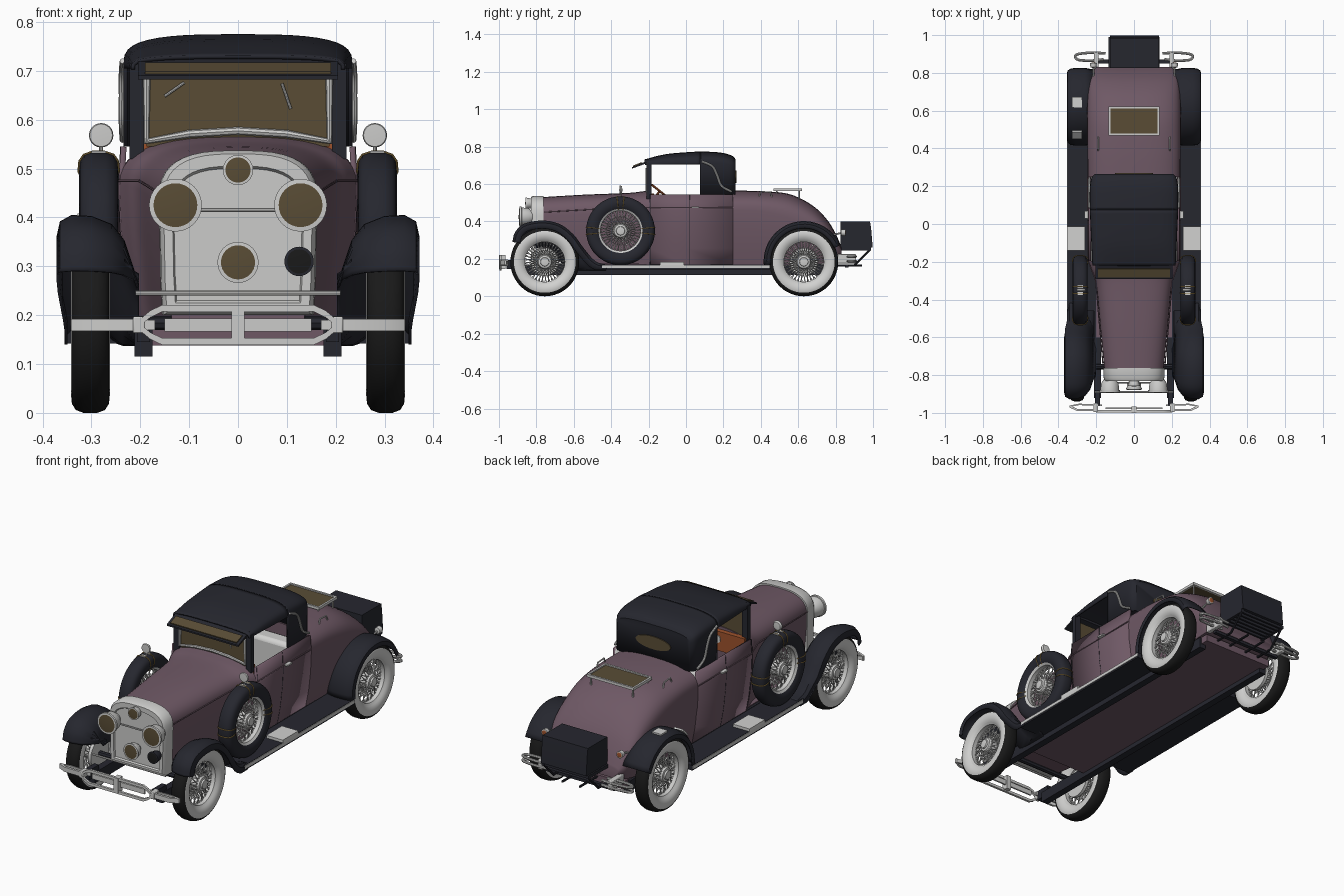
import bpy, bmesh
from math import sin, cos, pi, radians
from mathutils import Vector, Matrix

if "Cube" in bpy.data.objects:
    bpy.data.objects.remove(bpy.data.objects["Cube"])


def mat(name, *c):
    m = bpy.data.materials.new(name)
    m.diffuse_color = (*c, 1)
    m.use_nodes = True
    m.node_tree.nodes["Principled BSDF"].inputs["Base Color"].default_value = m.diffuse_color
    return m


PLUM = mat("plum paint", .158, .099, .131)
DARK = mat("dark navy", .019, .020, .028)
TYRE = mat("tyre black", .010, .010, .010)
SILVER = mat("silver", .60, .60, .59)
WHITE = mat("white", .64, .64, .63)
GLASS = mat("brown glass", .100, .073, .036)
ORANGE = mat("orange wood", .34, .085, .025)
GOLD = mat("gold strap", .26, .17, .05)


def finish(o, mats, mirror):
    for m in mats:
        o.data.materials.append(m)
    bpy.ops.object.select_all(action='DESELECT')
    o.select_set(True)
    bpy.context.view_layer.objects.active = o
    if o.type == 'CURVE':
        bpy.ops.object.convert(target='MESH')
        o = bpy.context.object
    bpy.ops.object.shade_smooth_by_angle(angle=radians(38))
    if mirror:
        o.modifiers.new("mirror", 'MIRROR')
    return o


def from_bm(name, bm, mats, mirror=False):
    bmesh.ops.remove_doubles(bm, verts=bm.verts, dist=1e-5)
    bmesh.ops.recalc_face_normals(bm, faces=bm.faces)
    me = bpy.data.meshes.new(name)
    bm.to_mesh(me)
    bm.free()
    o = bpy.data.objects.new(name, me)
    bpy.context.collection.objects.link(o)
    return finish(o, mats, mirror)


def loft(name, rows, mats, closed=True, caps=(1, 1), mirror=False, thick=0, offset=0.0):
    bm = bmesh.new()
    vs = [[bm.verts.new(p) for p in r] for r in rows]
    n = len(rows[0])
    for a, b in zip(vs, vs[1:]):
        for j in range(n if closed else n - 1):
            k = (j + 1) % n
            bm.faces.new((a[j], a[k], b[k], b[j]))
    for use, r in zip(caps, (vs[0], vs[-1])):
        if use:
            bm.faces.new(r)
    o = from_bm(name, bm, mats, mirror)
    if thick:
        s = o.modifiers.new("thickness", 'SOLIDIFY')
        s.thickness, s.offset, s.material_offset = thick, offset, len(mats) - 1
    return o


def lathe(name, prof, loc, axis, mats, n=32, mirror=False):
    q = Vector(axis).to_track_quat('Z', 'Y')
    bm = bmesh.new()
    rings = [[bm.verts.new(Vector(loc) + q @ Vector((r * cos(2 * pi * i / n), r * sin(2 * pi * i / n), h)))
              for i in range(n)] for r, h, m in prof]
    for a, b, p in zip(rings, rings[1:], prof):
        for i in range(n):
            f = bm.faces.new((a[i], a[(i + 1) % n], b[(i + 1) % n], b[i]))
            f.material_index = p[2]
    return from_bm(name, bm, mats, mirror)


def box(name, x, y, z, m, mirror=False, bevel=0):
    rows = [[(x[0], y[0], h), (x[1], y[0], h), (x[1], y[1], h), (x[0], y[1], h)] for h in z]
    o = loft(name, rows, [m], mirror=mirror)
    if bevel:
        b = o.modifiers.new("bevel", 'BEVEL')
        b.width, b.segments = bevel, 2
    return o


def tube(name, pts, r, m, mirror=False, closed=False):
    cu = bpy.data.curves.new(name, 'CURVE')
    cu.dimensions, cu.bevel_depth, cu.bevel_resolution, cu.use_fill_caps = '3D', r, 2, True
    s = cu.splines.new('POLY')
    s.points.add(len(pts) - 1)
    for p, c in zip(s.points, pts):
        p.co = (*c, 1)
    s.use_cyclic_u = closed
    o = bpy.data.objects.new(name, cu)
    bpy.context.collection.objects.link(o)
    return finish(o, [m], mirror)


def bar(name, pts, h, d, m, mirror=False):
    rows = [[(x, y - d, z - h), (x, y + d, z - h), (x, y + d, z + h), (x, y - d, z + h)] for x, y, z in pts]
    return loft(name, rows, [m], mirror=mirror)


def dense(rows, n=5):
    """Smooth curve through rows of numbers."""
    out = []
    for i in range(len(rows) - 1):
        P = [Vector(rows[max(0, min(len(rows) - 1, i + k))]) for k in (-1, 0, 1, 2)]
        for j in range(n):
            t = j / n
            out.append(tuple(.5 * (2 * P[1] + (P[2] - P[0]) * t + (2 * P[0] - 5 * P[1] + 4 * P[2] - P[3]) * t * t
                                   + (3 * P[1] - P[0] - 3 * P[2] + P[3]) * t ** 3)))
    return out + [tuple(rows[-1])]


def sym(y, pts):
    return [(x, y, z) for x, z in pts] + [(-x, y, z) for x, z in pts[-2::-1]]


def arc(w, zs, zt, p):
    return [(w * cos(i * pi / 20) ** p, zs + (zt - zs) * sin(i * pi / 20) ** p) for i in range(10)] + [(0, zt)]


def sec(y, w, zb, zs, zt, p=.75, wb=.86):
    h = zs - zb
    return sym(y, [(wb * w, zb), ((.5 + wb / 2) * w, zb + .3 * h), (.985 * w, zb + .7 * h)] + arc(w, zs, zt, p))


# bodywork: bonnet, open cabin tub, rear deck
loft("bonnet", [sec(*r) for r in dense([(-.77, .157, .19, .43, .53), (-.55, .178, .18, .44, .543),
     (-.32, .2, .17, .455, .552), (-.24, .226, .17, .465, .56), (-.195, .243, .17, .46, .566)])], [PLUM])
tub = [(.24, .545), (.245, .46), (.2413, .373), (.228, .257), (.211, .17), (0, .17)]
loft("cabin_tub", [sym(y, tub) for y in (-.196, 0, .252)], [PLUM, WHITE], False, (0, 0), thick=.012, offset=-1)
loft("rear_deck", [sec(*r) for r in dense([(.25, .245, .17, .46, .565), (.4, .247, .17, .455, .562),
     (.55, .249, .17, .42, .547), (.67, .246, .17, .37, .49), (.75, .24, .18, .32, .415),
     (.80, .228, .19, .27, .335), (.832, .195, .2, .235, .26)])], [PLUM])
for y in (-.19, .02):
    tube("door_seam", [(x - .0005, y, z) for x, z in tub[:-1]], .0015, DARK, True)
tube("belt_moulding", [(.163, -.76, .45), (.186, -.5, .465), (.203, -.3, .475), (.244, -.19, .475), (.245, .25, .475)],
     .003, PLUM, True)
box("door_handle", (.24, .262), (.03, .07), (.472, .48), SILVER, True)

# chassis
box("floor", (-.2, .2), (-.6, .8), (.138, .175), PLUM)
box("frame_rail", (.175, .212), (-.92, .76), (.115, .17), DARK, True)
box("running_board", (.2, .352), (-.46, .45), (.142, .168), DARK, True)
box("running_board_trim", (.351, .355), (-.45, .45), (.15, .166), SILVER, True)
box("step_plate", (.26, .355), (-.14, -.012), (.166, .182), WHITE, True)
for y in (-.755, .63):
    tube("axle", [(-.3, y, .184), (.3, y, .184)], .014, DARK)


# fenders
def fender(name, path, cross):
    rows = []
    for i, (y, z) in enumerate(path):
        a, b = path[max(i - 1, 0)], path[min(i + 1, len(path) - 1)]
        t = Vector((b[0] - a[0], b[1] - a[1])).normalized()
        rows.append([(min(x, .352 + max(0, z - .2) * .2), y - t.y * o, max(.14, z + t.x * o)) for x, o in cross])
    loft(name, rows, [DARK], False, (0, 0), True, .006)


fender("front_fender", dense([(-.925, .29), (-.912, .34), (-.865, .385), (-.77, .402), (-.68, .385), (-.605, .33),
       (-.545, .25), (-.485, .185), (-.42, .166)], 4),
       [(.205, -.14), (.235, -.05), (.26, -.018), (.30, -.002), (.34, 0), (.362, -.012), (.368, -.04)])
fender("rear_fender", [(.63 + .212 * cos(radians(a)), .187 + .212 * sin(radians(a))) for a in range(185, 18, -7)],
       [(.21, -.01), (.26, 0), (.31, 0), (.335, -.004), (.35, -.015), (.352, -.035)])
for y, z, t in ((.475, .338, .8), (.645, .4, 0)):
    o = box("fender_step_pad", (-.328, -.275), (-.027, .027), (0, .008), WHITE)
    o.matrix_world = Matrix.Translation((0, y, z)) @ Matrix.Rotation(t, 4, 'X')


# wheels
def wheel(name, x, y, z, tread, wall):
    tyre = [(.114, -.026, 1), (.125, -.035, 1), (.145, -.040, 1), (.165, -.038, 0), (.178, -.03, 0), (.184, -.014, 0)]
    tyre += [(r, -h, 1 if r < .15 else 0) for r, h, m in tyre[::-1]]
    tyre[8] = (.165, .038, 1)
    lathe(name + "_tyre", tyre, (x, y, z), (1, 0, 0), [tread, wall], 48, True)
    lathe(name + "_rim", [(.118, -.03, 0), (.107, -.022, 0), (.107, .022, 0), (.118, .03, 0)], (x, y, z), (1, 0, 0),
          [SILVER], 48, True)
    lathe(name + "_hub", [(0, -.03, 0), (.036, -.03, 0), (.04, .018, 0), (.034, .028, 0), (.024, .03, 0),
          (.022, .038, 0), (0, .041, 0)], (x, y, z), (1, 0, 0), [SILVER], 24, True)
    bm = bmesh.new()
    for i in range(72):
        a, twist = 2 * pi * i / 72, (.45, -.45)[i % 2]
        h = (.02, -.02)[(i // 2) % 2]
        p = Vector((x + h, y + .035 * cos(a + twist), z + .035 * sin(a + twist)))
        q = Vector((x, y + .109 * cos(a), z + .109 * sin(a)))
        m = Matrix.Translation((p + q) / 2) @ (q - p).to_track_quat('Z', 'Y').to_matrix().to_4x4()
        bmesh.ops.create_cone(bm, segments=4, radius1=.0024, radius2=.0024, depth=(q - p).length, matrix=m)
    from_bm(name + "_spokes", bm, [SILVER], True)


for name, y in (("front_wheel", -.755), ("rear_wheel", .63)):
    wheel(name, .302, y, .184, TYRE, WHITE)
    lathe(name + "_brake_drum", [(0, -.04, 0), (.075, -.04, 0), (.075, -.024, 0), (0, -.024, 0)], (.302, y, .184),
          (1, 0, 0), [SILVER], 24, True)
wheel("spare_wheel", .285, -.35, .35, DARK, DARK)
for d in (84, 96, -6, 6, 174, 186):
    a = radians(d)
    tube("spare_strap", [(.285 + h, -.35 + r * cos(a), .35 + r * sin(a)) for r, h in
         ((.115, .028), (.145, .041), (.166, .039), (.179, .03), (.185, .012), (.185, -.012), (.179, -.03),
          (.166, -.039), (.145, -.041), (.115, -.028))], .0028, GOLD, True, True)
for y in (-.368, -.332):
    box("spare_buckle", (.27, .3), (y - .008, y + .008), (.53, .536), SILVER, True)
tube("mirror_stem", [(.28, -.35, .53), (.28, -.35, .56)], .004, SILVER, True)
lathe("spare_mirror", [(0, -.01, 0), (.02, -.008, 0), (.025, 0, 0), (.023, .006, 0), (0, .007, 0)],
      (.28, -.35, .568), (0, -1, 0), [SILVER], 24, True)

# radiator shell and lamps
loft("radiator_shell", [sec(-.762, .163, .2, .43, .537, .7, .95), sec(-.815, .161, .2, .43, .537, .7, .95),
     sec(-.83, .153, .205, .425, .53, .7, .95), sec(-.83, .135, .225, .41, .505, .7, .95),
     sec(-.822, .132, .23, .41, .5, .7, .95)], [SILVER])


def lamp(name, x, y, z, r, d, mirror=False, body=SILVER, lens=GLASS):
    lathe(name, [(0, 0, 0), (.5 * r, .05 * d, 0), (.85 * r, .4 * d, 0), (.92 * r, .8 * d, 0), (r, .82 * d, 0), (r, .95 * d, 0),
          (.83 * r, .96 * d, 1), (0, d, 1)], (x, y, z), (0, -1, 0), [body, lens], 32, mirror)


lamp("headlamp", .128, -.81, .425, .054, .085, True)
lamp("top_lamp", 0, -.81, .497, .031, .05)
lamp("lower_lamp", 0, -.82, .308, .042, .06)
lamp("horn", .125, -.82, .31, .03, .06, False, DARK, TYRE)
tube("lamp_bar", [(-.13, -.84, .415), (.13, -.84, .415)], .004, SILVER)
tube("tie_rod", [(-.21, -.89, .245), (.21, -.89, .245)], .005, SILVER)

# front bumper
end = [(.342, -.965, .18), (.3, -.985, .18), (.19, -.985, .18)]
bar("bumper_end", end, .012, .006, SILVER, True)
bar("bumper_back_end", [(.342, -.965, .18), (.29, -.955, .18), (.17, -.96, .18)], .01, .004, SILVER, True)
for s in (-1, 1):
    bar("bumper_loop", [(a, -.992, .18 + s * h) for a, h in
        ((-.2, .005), (-.18, .022), (-.155, .034), (.155, .034), (.18, .022), (.2, .005))], .007, .006, SILVER)
bar("bumper_middle", [(-.15, -.975, .18), (.15, -.975, .18)], .013, .004, SILVER)
box("bumper_clamp", (.19, .215), (-.996, -.95), (.163, .197), SILVER, True, .003)
box("bumper_centre_clamp", (-.013, .013), (-1, -.965), (.145, .22), SILVER)
box("bumper_bracket", (.18, .207), (-.96, -.88), (.145, .195), DARK, True)

# windscreen and visor
box("windscreen_glass", (-.187, .187), (-.205, -.2), (.545, .69), GLASS)
box("windscreen_post", (.192, .222), (-.21, -.185), (.52, .715), DARK, True)
tube("windscreen_frame", [(-.187, -.208, .685), (-.187, -.208, .556), (-.1, -.208, .571), (0, -.208, .577),
     (.1, -.208, .571), (.187, -.208, .556), (.187, -.208, .685)], .008, SILVER)
loft("visor", [[(x, -.29, .682), (x, -.2, .715), (x, -.2, .727), (x, -.29, .69)] for x in (-.205, .205)], [DARK])
loft("visor_glass", [[(x, -.281, .69), (x, -.235, .71), (x, -.237, .717), (x, -.283, .699)] for x in (-.19, .19)], [GLASS])
for a, b in (((-.15, .648), (-.11, .676)), ((.108, .622), (.09, .674))):
    tube("wiper", [(a[0], -.212, a[1]), (b[0], -.212, b[1])], .003, SILVER)


# soft top
def roof(y, w, e, s, t):
    return sym(y, [(w, e)] + arc(w, s, t, .66))


loft("soft_top", [roof(*r) for r in dense([(-.22, .215, .703, .708, .728), (-.1, .222, .705, .712, .757),
     (.08, .23, .705, .715, .771)])], [DARK], False, (0, 0), thick=.008)
loft("soft_top_rear", [roof(*r) for r in dense([(.075, .23, .545, .715, .771), (.18, .23, .545, .71, .765),
     (.24, .222, .545, .70, .75), (.262, .205, .545, .69, .73)])], [DARK], False, (0, 1), thick=.008)
o = lathe("rear_window", [(0, -.004, 0), (.1, -.004, 0), (.1, .004, 0), (0, .004, 0)], (0, 0, 0), (0, 1, 0), [GLASS])
o.scale, o.location = (1, 1, .33), (0, .266, .64)
tube("landau_bar", dense([(.236, .085, .72), (.238, .14, .695), (.238, .165, .65), (.238, .19, .59), (.236, .245, .558)]),
     .006, SILVER, True)

# interior
box("seat_cushion", (-.22, .22), (-.03, .15), (.2, .37), WHITE, bevel=.02)
box("seat_back", (-.22, .22), (.13, .22), (.2, .53), WHITE, bevel=.02)
box("dashboard", (-.215, .215), (-.196, -.17), (.45, .55), ORANGE)
for x in (-.06, 0, .06):
    lathe("dial", [(.02, 0, 0), (.02, .004, 0), (0, .004, 0)], (x, -.17, .51), (0, 1, 0), [WHITE], 16)
c, u, v = Vector((.1, -.14, .562)), Vector((1, 0, 0)), Vector((0, .78, -.62))
ring = [c + .055 * (u * cos(i * pi / 12) + v * sin(i * pi / 12)) for i in range(24)]
tube("steering_wheel", ring, .006, ORANGE, closed=True)
for i in (0, 6):
    tube("steering_spoke", [ring[i], ring[i + 12]], .003, ORANGE)
tube("steering_column", [c, (.1, -.19, .5)], .006, ORANGE)

# deck rack, handles
box("deck_rack_panel", (-.128, .128), (.478, .612), (.566, .571), GLASS)
for y in (.474, .616):
    box("deck_rack_rail", (-.135, .135), (y - .005, y + .005), (.563, .577), SILVER)
box("deck_rack_side_rail", (.125, .135), (.47, .62), (.563, .577), SILVER, True)
for y in (.485, .605):
    tube("deck_rack_leg", [(.12, y, .52), (.12, y, .57)], .004, SILVER, True)
tube("deck_handle", [(.19, .39, .535), (.19, .4, .56), (.19, .45, .556), (.19, .46, .53)], .004, SILVER, True)

# trunk and carrier
loft("trunk", [[(-.127, .825, z), (.132, .825, z), (.132, y, z), (-.127, y, z)] for z, y in
     ((.262, .998), (.36, .99), (.4, .984))], [DARK])
for i in range(7):
    box("carrier_slat", (-.13, .13), (.815 + i * .027, .825 + i * .027), (.245, .258), DARK)
box("carrier_side", (.12, .135), (.79, .99), (.245, .262), DARK, True)
tube("carrier_strut", [(.128, .985, .25), (.128, .9, .165), (.128, .8, .165)], .006, DARK, True)
box("carrier_crossbar", (-.2, .2), (.85, .87), (.155, .17), DARK)
tube("carrier_tail", [(.05, .8, .165), (.05, .94, .165)], .006, DARK, True)

# rear bumperettes and tail lamps
for z in (.188, .212):
    tube("rear_bumper", dense([(.16, .872, z), (.22, .865, z), (.29, .868, z), (.312, .885, z), (.295, .9, z),
         (.22, .907, z), (.15, .903, z)], 3), .007, SILVER, True)
box("rear_bumper_bracket", (.187, .213), (.81, .91), (.175, .225), SILVER, True, .004)
tube("tail_lamp_stem", [(.215, .75, .32), (.215, .835, .34)], .005, SILVER, True)
lathe("tail_lamp", [(0, -.015, 0), (.016, -.01, 0), (.018, .012, 0), (.013, .013, 1), (0, .016, 1)], (.215, .84, .34),
      (0, 1, 0), [SILVER, ORANGE], 16, True)
